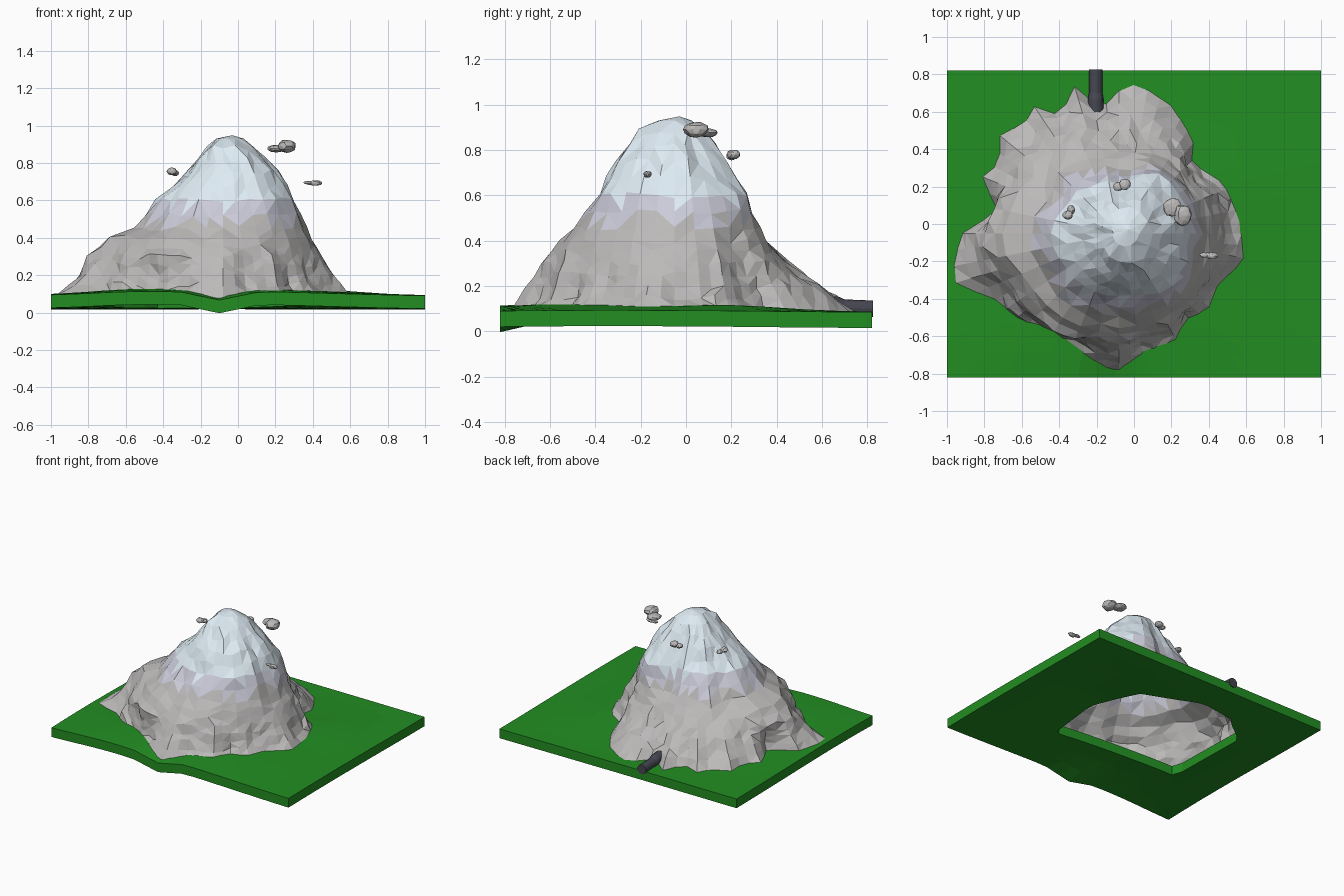
import bpy, bmesh, math, random
from mathutils import Vector, noise

if "Cube" in bpy.data.objects:
    bpy.data.objects.remove(bpy.data.objects["Cube"])

random.seed(4)
CX, CY = -0.08, -0.05


def material(name, col):
    m = bpy.data.materials.new(name)
    m.diffuse_color = (*col, 1)
    m.use_nodes = True
    m.node_tree.nodes["Principled BSDF"].inputs["Base Color"].default_value = m.diffuse_color
    return m


rock_mat = material("rock", (0.5, 0.49, 0.485))
slush_mat = material("slush", (0.6, 0.6, 0.7))
snow_mat = material("snow", (0.73, 0.83, 0.9))
grass_mat = material("grass", (0.016, 0.27, 0.016))
dark_mat = material("dark", (0.06, 0.06, 0.08))


def finish(bm, name, mats):
    bmesh.ops.recalc_face_normals(bm, faces=bm.faces)
    me = bpy.data.meshes.new(name)
    bm.to_mesh(me)
    bm.free()
    for m in mats:
        me.materials.append(m)
    ob = bpy.data.objects.new(name, me)
    bpy.context.collection.objects.link(ob)
    return ob


def polar(pts, cx, cy, a):
    """Distance from the centre to a closed outline along angle a."""
    dx, dy = math.cos(a), math.sin(a)
    best = 0
    for i, (x0, y0) in enumerate(pts):
        x1, y1 = pts[(i + 1) % len(pts)]
        ex, ey = x1 - x0, y1 - y0
        det = ex * dy - ey * dx
        if abs(det) < 1e-9:
            continue
        px, py = x0 - cx, y0 - cy
        t = (ex * py - ey * px) / det
        u = (dx * py - dy * px) / det
        if -1e-6 <= u <= 1 + 1e-6 and t > best:
            best = t
    return best


def bump(x, y, cx, cy, sx, sy):
    return math.exp(-((x - cx) / sx) ** 2 - ((y - cy) / sy) ** 2)


def ground(x, y):
    swell = 0.045 * bump(x, y, -0.1, -0.35, 0.85, 0.7)
    swell += 0.018 * bump(x, y, 0.5, 0.22, 0.3, 0.3) + 0.01 * bump(x, y, -0.6, -0.6, 0.25, 0.3)
    dip = 0.047 * math.exp(-((x + 0.1) / 0.13) ** 2) * max(0, min(1, (-y - 0.55) / 0.27))
    return 0.085 + swell - dip


# ground slab: rings between the hole under the mountain and the rectangle
hole = [(0.35, -0.43), (0.4, 0), (0.26, 0.38), (-0.15, 0.57), (-0.43, 0.53),
        (-0.5, 0.46), (-0.66, 0.34), (-0.67, -0.36)]
corners = [(-1, -0.82), (1, -0.82), (1, 0.82), (-1, 0.82)]
bm = bmesh.new()
cols = []
for k in range(4):
    (x0, y0), (x1, y1) = corners[k], corners[(k + 1) % 4]
    n = 20 if k % 2 == 0 else 10
    for i in range(n):
        px, py = x0 + (x1 - x0) * i / n, y0 + (y1 - y0) * i / n
        a = math.atan2(py - 0.05, px + 0.15)
        r = polar(hole, -0.15, 0.05, a)
        hx, hy = -0.15 + r * math.cos(a), 0.05 + r * math.sin(a)
        pts = [(hx + (px - hx) * t, hy + (py - hy) * t) for t in (0, 0.35, 0.7, 1)]
        top = [bm.verts.new((x, y, ground(x, y))) for x, y in pts]
        low = [bm.verts.new((x, y, ground(x, y) - 0.07)) for x, y in reversed(pts)]
        cols.append(top + low)
for i, c in enumerate(cols):
    d = cols[(i + 1) % len(cols)]
    for j in range(8):
        k = (j + 1) % 8
        bm.faces.new((c[j], d[j], d[k], c[k]))
finish(bm, "ground_slab", [grass_mat])

# mountain: lumpy foot outline, then radii in 8 directions (E, NE, N ...) per height
foot = [(0.59, -0.2), (0.57, 0.03), (0.48, 0.22), (0.31, 0.33), (0.32, 0.45), (0.21, 0.63),
        (0.02, 0.76), (-0.1, 0.71), (-0.16, 0.63), (-0.25, 0.67), (-0.32, 0.74), (-0.4, 0.57),
        (-0.47, 0.64), (-0.56, 0.63), (-0.59, 0.52), (-0.72, 0.51), (-0.72, 0.33), (-0.82, 0.25),
        (-0.73, 0.07), (-0.92, -0.05), (-0.97, -0.2), (-0.96, -0.35), (-0.78, -0.38),
        (-0.6, -0.52), (-0.45, -0.56), (-0.25, -0.71), (-0.1, -0.8), (0.05, -0.69),
        (0.22, -0.63), (0.28, -0.51), (0.4, -0.46), (0.45, -0.33)]
levels = [
    (0.20, (.60, .53, .60, .65, .77, .67, .65, .57)),
    (0.30, (.54, .49, .49, .58, .71, .62, .58, .52)),
    (0.40, (.48, .45, .40, .46, .62, .54, .50, .48)),
    (0.45, (.45, .43, .35, .41, .47, .47, .45, .46)),
    (0.60, (.38, .39, .27, .31, .36, .35, .33, .39)),
    (0.75, (.29, .28, .20, .21, .19, .22, .26, .30)),
    (0.88, (.18, .16, .13, .11, .08, .11, .16, .18)),
    (0.93, (.11, .09, .07, .05, .03, .04, .06, .09))]


def around(radii, a):
    f = (a / (2 * math.pi) * 8) % 8
    i = int(f)
    s = (1 - math.cos((f - i) * math.pi)) / 2
    return radii[i % 8] * (1 - s) + radii[(i + 1) % 8] * s


def radius(a, z, base):
    prev = (0.1, base)
    for n, (lz, radii) in enumerate(levels):
        r = around(radii, a)
        if n == 0:
            r = 0.5 * r + 0.5 * base * 0.88
        if z <= lz + 1e-6:
            return prev[1] + (r - prev[1]) * (z - prev[0]) / (lz - prev[0])
        prev = (lz, r)
    return prev[1]


SEG = 64
heights = [0.1, 0.15, 0.2, 0.25, 0.3, 0.35, 0.4, 0.45, 0.525, 0.6, 0.675, 0.75, 0.82, 0.88, 0.93]
bm = bmesh.new()
rings = []
for j, z in enumerate(heights):
    ring = []
    seg = SEG if j < 5 else SEG // 2 if j < 13 else SEG // 4
    for i in range(seg):
        a = 2 * math.pi * i / seg
        r = radius(a, z, polar(foot, CX, CY, a))
        zz = z
        if 0 < j < 14:
            r *= 1 + 0.07 * noise.noise(Vector((math.cos(a) * 4, math.sin(a) * 4, z * 2)))
            r += random.uniform(-0.008, 0.008)
            zz += random.uniform(-0.015, 0.015)
        x, y = CX + r * math.cos(a), CY + r * math.sin(a)
        if j == 0:
            zz = ground(x, y) - 0.005
        ring.append(bm.verts.new((x, y, zz)))
    rings.append(ring)
for low, up in zip(rings, rings[1:]):
    n, m = len(low), len(up)
    for i in range(m):
        k = (i + 1) % m
        if n == m:
            bm.faces.new((low[i], low[k], up[k], up[i]))
        else:
            bm.faces.new((low[2 * i], low[2 * i + 1], up[i]))
            bm.faces.new((low[2 * i + 1], up[k], up[i]))
            bm.faces.new((low[2 * i + 1], low[(2 * i + 2) % n], up[k]))
peak = bm.verts.new((-0.03, -0.03, 0.948))
for i in range(len(rings[-1])):
    bm.faces.new((rings[-1][i], rings[-1][(i + 1) % len(rings[-1])], peak))
bmesh.ops.triangulate(bm, faces=bm.faces)
for f in bm.faces:
    h = f.calc_center_median().z + random.uniform(-0.03, 0.03)
    f.material_index = 2 if h > 0.59 else 1 if h > 0.49 else 0
finish(bm, "mountain", [rock_mat, slush_mat, snow_mat])

# dark tunnel pipe at the back, sloping down to the slab edge
bm = bmesh.new()
rings = []
for y, z, r in [(0.6, 0.115, 0.043), (0.67, 0.113, 0.041), (0.7, 0.105, 0.036), (0.825, 0.1, 0.036)]:
    rings.append([bm.verts.new((-0.205 + r * math.cos(t * math.pi / 8), y, z + r * math.sin(t * math.pi / 8)))
                  for t in range(16)])
for p, q in zip(rings, rings[1:]):
    for i in range(16):
        k = (i + 1) % 16
        bm.faces.new((p[i], p[k], q[k], q[i]))
bm.faces.new(rings[0])
bm.faces.new(rings[-1])
finish(bm, "tunnel_pipe", [dark_mat])


# floating clouds, each made of two jittered lumps
def cloud(name, lumps):
    bm = bmesh.new()
    for pos, size in lumps:
        vs = bmesh.ops.create_icosphere(bm, subdivisions=2, radius=1)["verts"]
        for v in vs:
            d = v.co * (1 + 0.2 * noise.noise(v.co * 1.7 + Vector(pos) * 20))
            v.co = Vector(pos) + Vector(d[i] * size[i] for i in range(3))
    finish(bm, name, [rock_mat])


cloud("cloud_right", [((0.26, 0.045, 0.89), (0.048, 0.058, 0.036)), ((0.205, 0.09, 0.876), (0.05, 0.05, 0.02))])
cloud("cloud_left", [((-0.353, 0.047, 0.755), (0.028, 0.024, 0.02)), ((-0.337, 0.075, 0.745), (0.022, 0.026, 0.015))])
cloud("cloud_back", [((-0.048, 0.21, 0.78), (0.032, 0.03, 0.022)), ((-0.082, 0.2, 0.772), (0.03, 0.024, 0.017))])
cloud("cloud_low", [((0.415, -0.17, 0.692), (0.036, 0.018, 0.015)), ((0.38, -0.165, 0.694), (0.03, 0.015, 0.011))])
